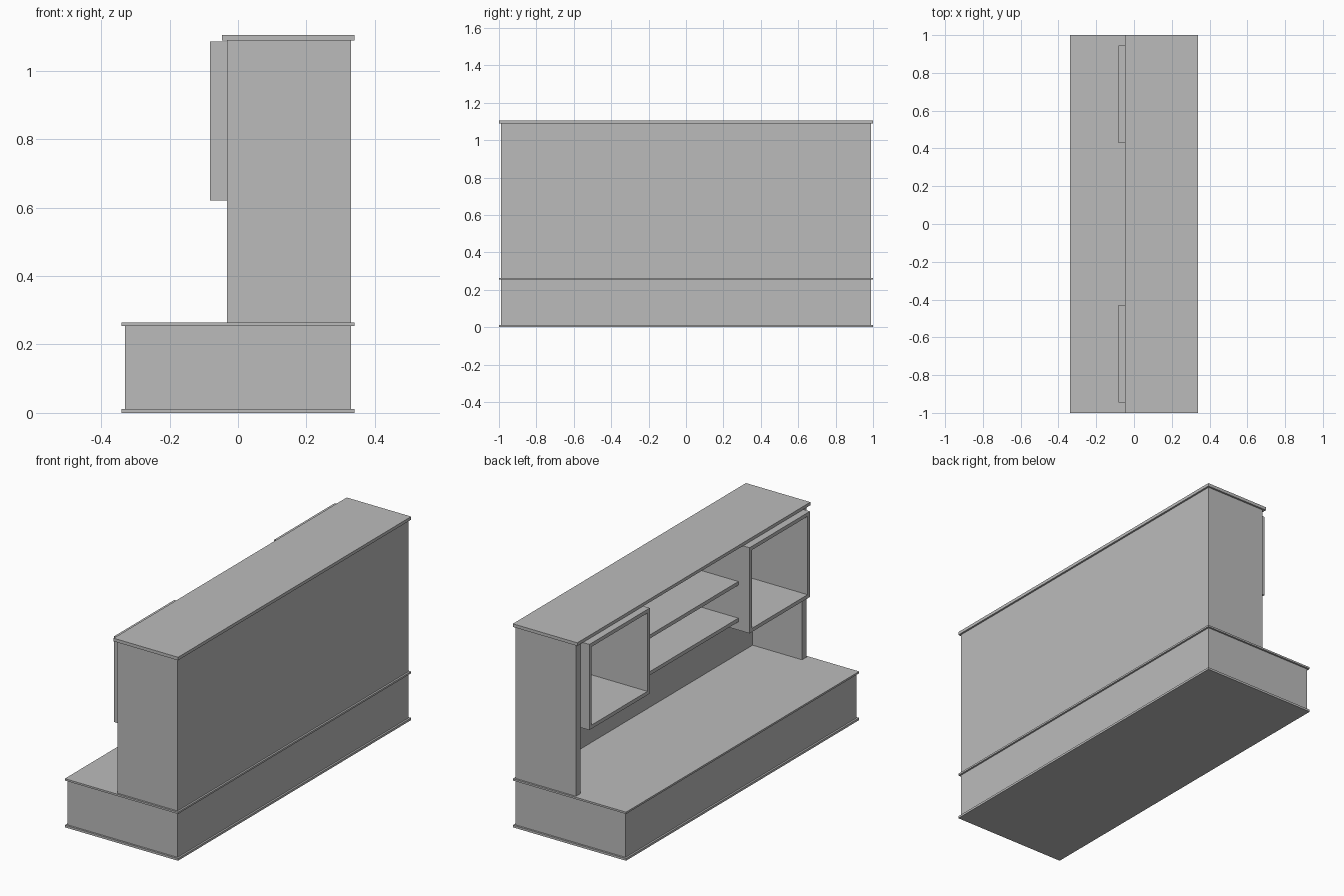
import bpy

cube = bpy.data.objects.get("Cube")
if cube:
    bpy.data.objects.remove(cube, do_unlink=True)

GREY = (0.5, 0.5, 0.5, 1.0)
mat = bpy.data.materials.new("plain grey")
mat.use_nodes = True
mat.diffuse_color = GREY
mat.node_tree.nodes["Principled BSDF"].inputs["Base Color"].default_value = GREY


def board(name, x, y, z):
    """Flat board spanning the given (low, high) ranges."""
    bpy.ops.mesh.primitive_cube_add(size=1)
    ob = bpy.context.object
    ob.name = name
    ob.location = [(a + b) / 2 for a, b in (x, y, z)]
    ob.scale = [b - a for a, b in (x, y, z)]
    bpy.ops.object.transform_apply(location=True, rotation=False, scale=True)
    ob.data.materials.append(mat)
    return ob


FULL = (-1.0, 1.0)
BACK, BACK_FACE, FRONT = 0.33, 0.265, -0.032
SLAB_TOP, ROOF_LOW = 0.264, 1.088

# Low plinth with overhanging plates
board("bottom_plate", (-0.34, 0.34), FULL, (0, 0.012))
board("plinth", (-BACK, BACK), (-0.99, 0.99), (0.012, 0.254))
board("counter_top", (-0.34, 0.34), FULL, (0.254, SLAB_TOP))

# Upper carcass
board("back_panel", (BACK_FACE, BACK), (-0.99, 0.99), (SLAB_TOP, ROOF_LOW))
board("roof", (-0.047, 0.34), FULL, (ROOF_LOW, 1.105))

# Shelves between the two open boxes
for name, top in (("lower_shelf", 0.685), ("upper_shelf", 0.884)):
    board(name, (-0.015, BACK_FACE), (-0.43, 0.43), (top - 0.02, top))

# Side panels and open-fronted boxes, one at each end
T = 0.02
INNER, OUTER, LOW, HIGH = 0.428, 0.946, 0.62, 1.085
for side, s in (("left", 1), ("right", -1)):
    def span(a, b):
        return tuple(sorted((s * a, s * b)))
    depth = (-0.082, BACK_FACE)
    board(f"{side}_side_panel", (FRONT, BACK_FACE), span(0.95, 0.99), (SLAB_TOP, ROOF_LOW))
    board(f"{side}_box_inner_wall", depth, span(INNER, INNER + T), (LOW, HIGH))
    board(f"{side}_box_outer_wall", depth, span(OUTER - T, OUTER), (LOW, HIGH))
    board(f"{side}_box_floor", depth, span(INNER + T, OUTER - T), (LOW, LOW + T))
    board(f"{side}_box_ceiling", depth, span(INNER + T, OUTER - T), (HIGH - T, HIGH))
